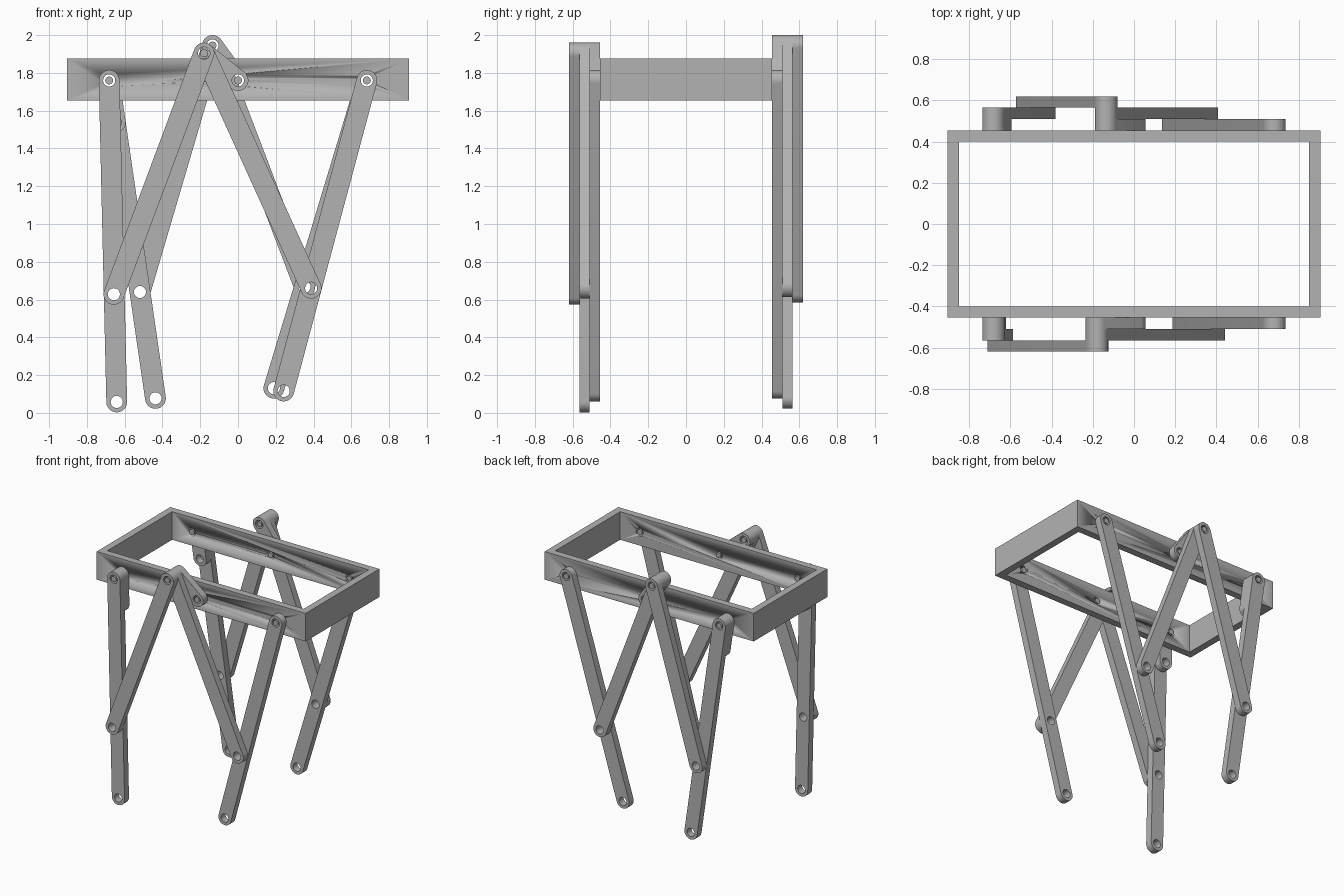
import bpy, bmesh, math
from mathutils import Vector, Matrix

default = bpy.data.objects.get("Cube")
if default:
    bpy.data.objects.remove(default, do_unlink=True)

GREY = bpy.data.materials.new("plain grey")
GREY.use_nodes = True
GREY.diffuse_color = (0.45, 0.45, 0.45, 1)
GREY.node_tree.nodes["Principled BSDF"].inputs["Base Color"].default_value = GREY.diffuse_color

T = 0.055        # thickness of every bar and of the frame walls
R = 0.055        # half width of a bar
HOLE = 0.032
PIN = 0.021
FRAME_X, FRAME_Y = 0.905, 0.455
FRAME_LOW, FRAME_HIGH = 1.655, 1.875
PIVOT_Z = 1.76
PIVOT_X = 0.682


def arc(centre, radius, start, sweep, steps):
    return [(centre[0] + radius * math.cos(start + sweep * i / steps),
             centre[1] + radius * math.sin(start + sweep * i / steps)) for i in range(steps + 1)]


def circle(centre, radius):
    return arc(centre, radius, 0, math.tau, 32)[:-1]


def plate(name, loops, low, high, upright=True):
    """Fill flat outlines (the first outside, the rest holes) and extrude them."""
    bm = bmesh.new()
    edges = []
    for loop in loops:
        verts = [bm.verts.new((a, b, low)) for a, b in loop]
        edges += [bm.edges.new((v, verts[i - 1])) for i, v in enumerate(verts)]
    bmesh.ops.triangle_fill(bm, edges=edges, use_beauty=True, use_dissolve=False)
    top = bmesh.ops.extrude_face_region(bm, geom=bm.faces[:], use_keep_orig=True)["geom"]
    bmesh.ops.translate(bm, verts=[g for g in top if isinstance(g, bmesh.types.BMVert)],
                        vec=(0, 0, high - low))
    if upright:   # outline in x and z, thickness along y
        bmesh.ops.transform(bm, verts=bm.verts[:],
                            matrix=Matrix(((1, 0, 0), (0, 0, 1), (0, 1, 0))).to_4x4())
    bmesh.ops.recalc_face_normals(bm, faces=bm.faces[:])
    mesh = bpy.data.meshes.new(name)
    bm.to_mesh(mesh)
    bm.free()
    mesh.materials.append(GREY)
    obj = bpy.data.objects.new(name, mesh)
    bpy.context.collection.objects.link(obj)
    bpy.ops.object.select_all(action='DESELECT')
    bpy.context.view_layer.objects.active = obj
    obj.select_set(True)
    bpy.ops.object.shade_smooth_by_angle(angle=math.radians(30))
    return obj


def layer_span(side, first, last):
    a, b = side * (FRAME_Y + first * T), side * (FRAME_Y + last * T)
    return min(a, b), max(a, b)


def bar(name, start, end, side, layer, extra_holes=()):
    """Round-ended bar with a hole at both ends, in one layer outside the frame."""
    d = Vector(end) - Vector(start)
    angle = math.atan2(d.y, d.x)
    outline = (arc(end, R, angle - math.pi / 2, math.pi, 24)
               + arc(start, R, angle + math.pi / 2, math.pi, 24))
    holes = [circle(c, HOLE) for c in (start, end, *extra_holes)]
    return plate(name, [outline] + holes, *layer_span(side, layer - 1, layer))


def pin(name, centre, side, first, last):
    return plate(name, [circle(centre, PIN)], *layer_span(side, first, last))


def rectangle(x, y):
    return [(-x, -y), (x, -y), (x, y), (-x, y)]


# Open rectangular frame with three pivot holes through both long walls
frame = plate("frame", [rectangle(FRAME_X, FRAME_Y), rectangle(FRAME_X - T, FRAME_Y - T)],
              FRAME_LOW, FRAME_HIGH, upright=False)
for x in (-PIVOT_X, 0, PIVOT_X):
    cutter = plate("pivot_cutter", [circle((x, PIVOT_Z), HOLE)], -1, 1)
    cutter.hide_render = True
    cut = frame.modifiers.new("pivot_hole", 'BOOLEAN')
    cut.operation = 'DIFFERENCE'
    cut.object = cutter
    cut.solver = 'EXACT'
    bpy.context.view_layer.objects.active = frame
    bpy.ops.object.modifier_apply(modifier=cut.name)
    bpy.data.objects.remove(cutter, do_unlink=True)

# One linkage on each long wall, stopped at a different crank angle
linkages = {
    "front": dict(side=-1, crank=(-0.18, 1.905), right_foot=(-0.642, 0.058),
                  right_knee=(-0.657, 0.628), left_foot=(0.242, 0.116), left_knee=(0.387, 0.66)),
    "back": dict(side=1, crank=(-0.135, 1.945), right_foot=(-0.437, 0.077),
                 right_knee=(-0.519, 0.64), left_foot=(0.19, 0.131), left_knee=(0.352, 0.668)),
}
for name, k in linkages.items():
    side = k["side"]
    right_hip, hub, left_hip = (-PIVOT_X, PIVOT_Z), (0, PIVOT_Z), (PIVOT_X, PIVOT_Z)

    # Legs, the right one standing off the wall on a short spacer
    bar(name + "_right_leg", right_hip, k["right_foot"], side, 2, [k["right_knee"]])
    bar(name + "_left_leg", left_hip, k["left_foot"], side, 1, [k["left_knee"]])
    down = (Vector(k["right_foot"]) - Vector(right_hip)).normalized() * 0.225
    bar(name + "_right_spacer", right_hip, tuple(Vector(right_hip) + down), side, 1)

    # Crank and the two links it drives
    bar(name + "_crank", hub, k["crank"], side, 1)
    bar(name + "_left_link", k["crank"], k["left_knee"], side, 2)
    bar(name + "_right_link", k["crank"], k["right_knee"], side, 3)

    # Pivot pins
    pin(name + "_right_hip_pin", right_hip, side, -1, 2)
    pin(name + "_hub_pin", hub, side, -1, 1)
    pin(name + "_left_hip_pin", left_hip, side, -1, 1)
    pin(name + "_crank_pin", k["crank"], side, 0, 3)
